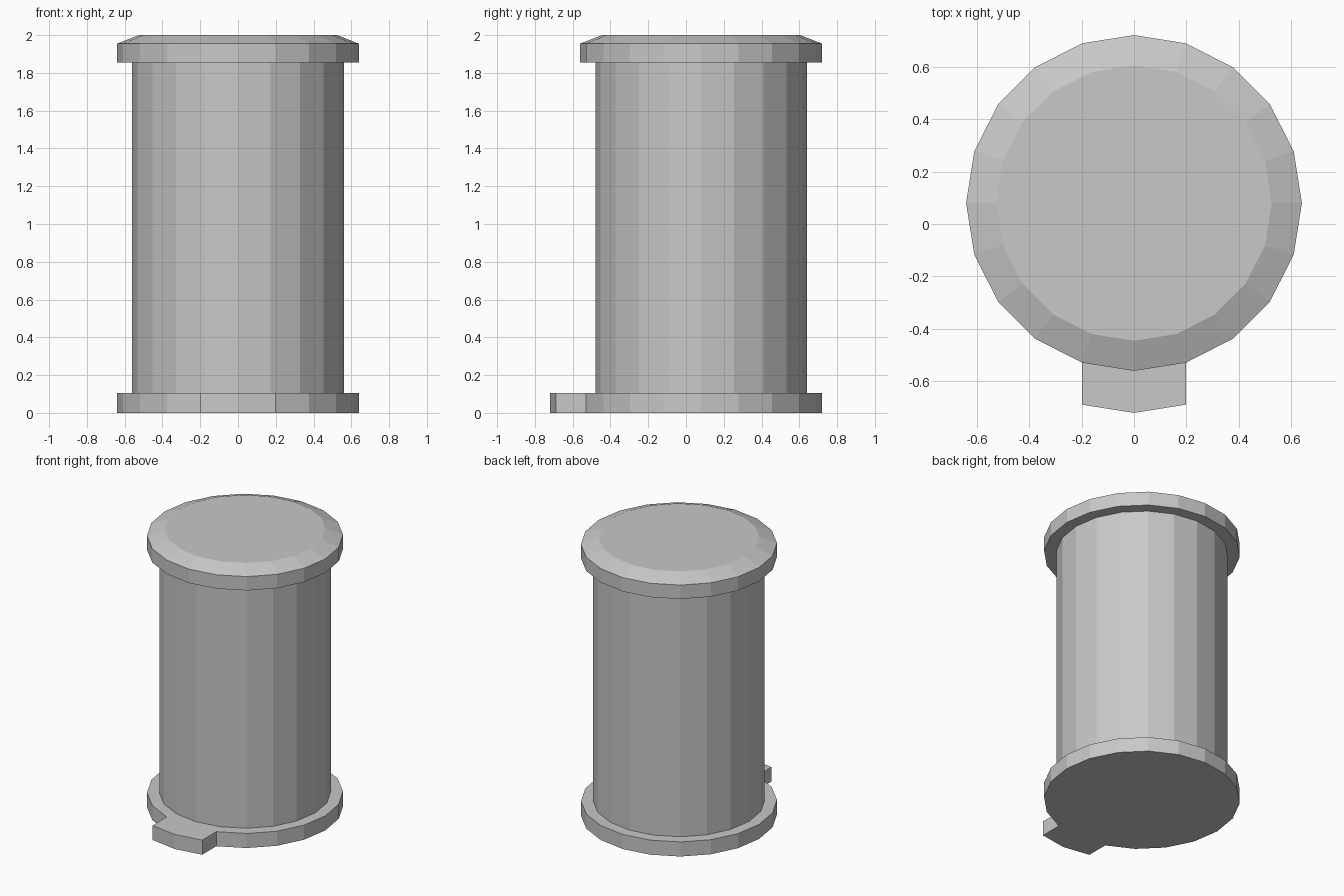
import bpy, bmesh
from math import sin, cos, pi
from mathutils import Vector

SIDES = 20
CENTRE_Y = 0.08

old = bpy.data.objects.get("Cube")
if old:
    bpy.data.objects.remove(old, do_unlink=True)

grey = bpy.data.materials.new("plain grey")
grey.use_nodes = True
colour = (0.58, 0.58, 0.58, 1)
grey.diffuse_color = colour
grey.node_tree.nodes["Principled BSDF"].inputs["Base Color"].default_value = colour


def turned_part(name, profile, pedal=0):
    """Stack faceted rings given as (radius, height); optionally pull out a front pedal."""
    bm = bmesh.new()
    rings = []
    for radius, z in profile:
        rings.append([bm.verts.new((radius * sin(2 * pi * i / SIDES),
                                    CENTRE_Y - radius * cos(2 * pi * i / SIDES), z))
                      for i in range(SIDES)])
    for low, high in zip(rings, rings[1:]):
        for i in range(SIDES):
            j = (i + 1) % SIDES
            bm.faces.new((low[i], low[j], high[j], high[i]))
    bm.faces.new(rings[0][::-1])
    bm.faces.new(rings[-1])
    if pedal:
        # Extrude the two foremost side faces straight forward
        bm.normal_update()
        front = [f for f in bm.faces if f.normal.y < -0.98]
        new = bmesh.ops.extrude_face_region(bm, geom=front)["geom"]
        bmesh.ops.delete(bm, geom=front, context='FACES')
        bmesh.ops.translate(bm, vec=Vector((0, -pedal, 0)),
                            verts=[v for v in new if isinstance(v, bmesh.types.BMVert)])
    bmesh.ops.recalc_face_normals(bm, faces=bm.faces[:])
    mesh = bpy.data.meshes.new(name)
    bm.to_mesh(mesh)
    bm.free()
    mesh.materials.append(grey)
    obj = bpy.data.objects.new(name, mesh)
    bpy.context.collection.objects.link(obj)


# Base disc with its foot pedal
turned_part("base_with_pedal", [(0.64, 0), (0.64, 0.105)], pedal=0.16)
# Tall bin body, seated slightly into base and lid
turned_part("body", [(0.56, 0.09), (0.56, 1.87)])
# Lid with a bevelled top
turned_part("lid", [(0.64, 1.855), (0.64, 1.955), (0.525, 2.0)])
